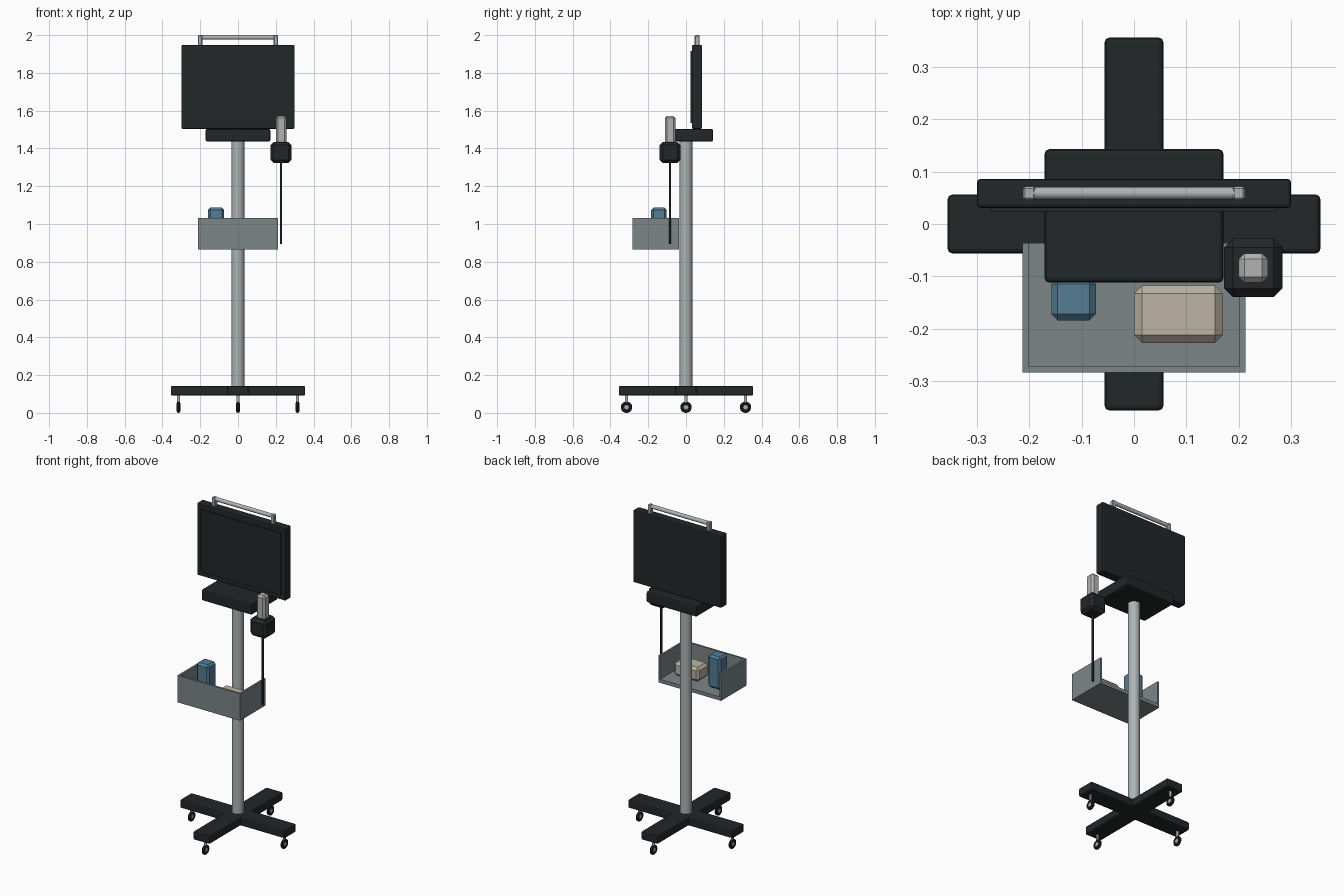
import bpy
from math import pi

if "Cube" in bpy.data.objects:
    bpy.data.objects.remove(bpy.data.objects["Cube"])


def material(name, rgb):
    m = bpy.data.materials.new(name)
    m.diffuse_color = (*rgb, 1)
    m.use_nodes = True
    m.node_tree.nodes["Principled BSDF"].inputs["Base Color"].default_value = m.diffuse_color
    return m


BLACK = material("black_plastic", (0.016, 0.020, 0.022))
GREY = material("tray_grey", (0.20, 0.24, 0.25))
STEEL = material("steel", (0.42, 0.45, 0.46))
BLUE = material("bottle_blue", (0.09, 0.20, 0.30))
BEIGE = material("box_beige", (0.50, 0.45, 0.36))
PALE = material("pale_plastic", (0.45, 0.45, 0.45))


def finish(o, name, mat, bevel=0, segments=1, smooth=True):
    o.name = name
    o.data.materials.append(mat)
    if bevel:
        b = o.modifiers.new("bevel", 'BEVEL')
        b.width, b.segments = bevel, segments
    elif smooth:
        bpy.ops.object.shade_smooth_by_angle()
    return o


def box(name, x, y, z, mat, bevel=0, segments=1):
    """Box from (min, max) ranges on each axis."""
    r = (x, y, z)
    bpy.ops.mesh.primitive_cube_add(size=1, location=[(a + b) / 2 for a, b in r])
    o = bpy.context.object
    o.scale = [b - a for a, b in r]
    bpy.ops.object.transform_apply(location=False, rotation=False, scale=True)
    return finish(o, name, mat, bevel, segments, smooth=False)


def rod(name, centre, radius, length, mat, axis='Z', sides=24):
    rot = (0, pi / 2, 0) if axis == 'X' else (0, 0, 0)
    bpy.ops.mesh.primitive_cylinder_add(vertices=sides, radius=radius, depth=length,
                                        location=centre, rotation=rot)
    return finish(bpy.context.object, name, mat)


# rolling cross base
A, W = 0.356, 0.056
box("base_arm_side", (-A, A), (-W, W), (0.092, 0.143), BLACK, 0.008, 2)
box("base_arm_front_back", (-W, W), (-A, A), (0.092, 0.143), BLACK, 0.008, 2)

# casters at the arm ends
for i, (x, y) in enumerate([(1, 0), (-1, 0), (0, 1), (0, -1)]):
    x, y = x * 0.315, y * 0.315
    bpy.ops.mesh.primitive_torus_add(major_radius=0.020, minor_radius=0.010,
                                     major_segments=24, minor_segments=10,
                                     location=(x, y, 0.030), rotation=(0, pi / 2, 0))
    finish(bpy.context.object, f"caster_wheel_{i}", BLACK)
    rod(f"caster_hub_{i}", (x, y, 0.030), 0.013, 0.014, STEEL, 'X', 16)
    rod(f"caster_stem_{i}", (x, y, 0.072), 0.008, 0.05, STEEL, 'Z', 12)

# pole and mounting head
rod("pole", (0, 0, 0.79), 0.034, 1.31, STEEL, 'Z', 32)
box("mounting_head", (-0.171, 0.171), (-0.112, 0.143), (1.436, 1.504), BLACK, 0.009, 2)

# monitor with carrying handle
box("monitor", (-0.30, 0.30), (0.031, 0.086), (1.504, 1.947), BLACK, 0.006, 2)
box("screen", (-0.272, 0.272), (0.024, 0.034), (1.535, 1.915), BLACK)
rod("handle_bar", (0, 0.059, 1.988), 0.012, 0.40, STEEL, 'X', 16)
for s, side in ((-1, "left"), (1, "right")):
    x = s * 0.2
    box(f"handle_post_{side}", (x - 0.012, x + 0.012), (0.046, 0.072), (1.940, 2.0),
        STEEL, 0.004)

# tray, open at the back
X0, X1, Y0, Y1, T = -0.213, 0.213, -0.284, -0.036, 0.012
box("tray_floor", (X0, X1), (Y0, Y1), (0.866, 0.888), GREY)
box("tray_front_wall", (X0, X1), (Y0, Y0 + T), (0.888, 1.031), GREY)
box("tray_left_wall", (X0, X0 + T), (Y0 + T, Y1), (0.888, 1.031), GREY)
box("tray_right_wall", (X1 - T, X1), (Y0 + T, Y1), (0.888, 1.031), GREY)

# tray contents
box("bottle", (-0.158, -0.073), (-0.184, -0.103), (0.888, 1.087), BLUE, 0.012)
box("supply_box", (0.0, 0.17), (-0.227, -0.118), (0.888, 0.973), BEIGE, 0.015)

# hand probe in its holder, with hanging cable
box("probe_holder", (0.172, 0.284), (-0.140, -0.028), (1.323, 1.434), BLACK, 0.017)
box("probe", (0.200, 0.256), (-0.112, -0.056), (1.40, 1.572), PALE, 0.011)
rod("cable", (0.228, -0.085, 1.112), 0.006, 0.436, BLACK, 'Z', 12)
